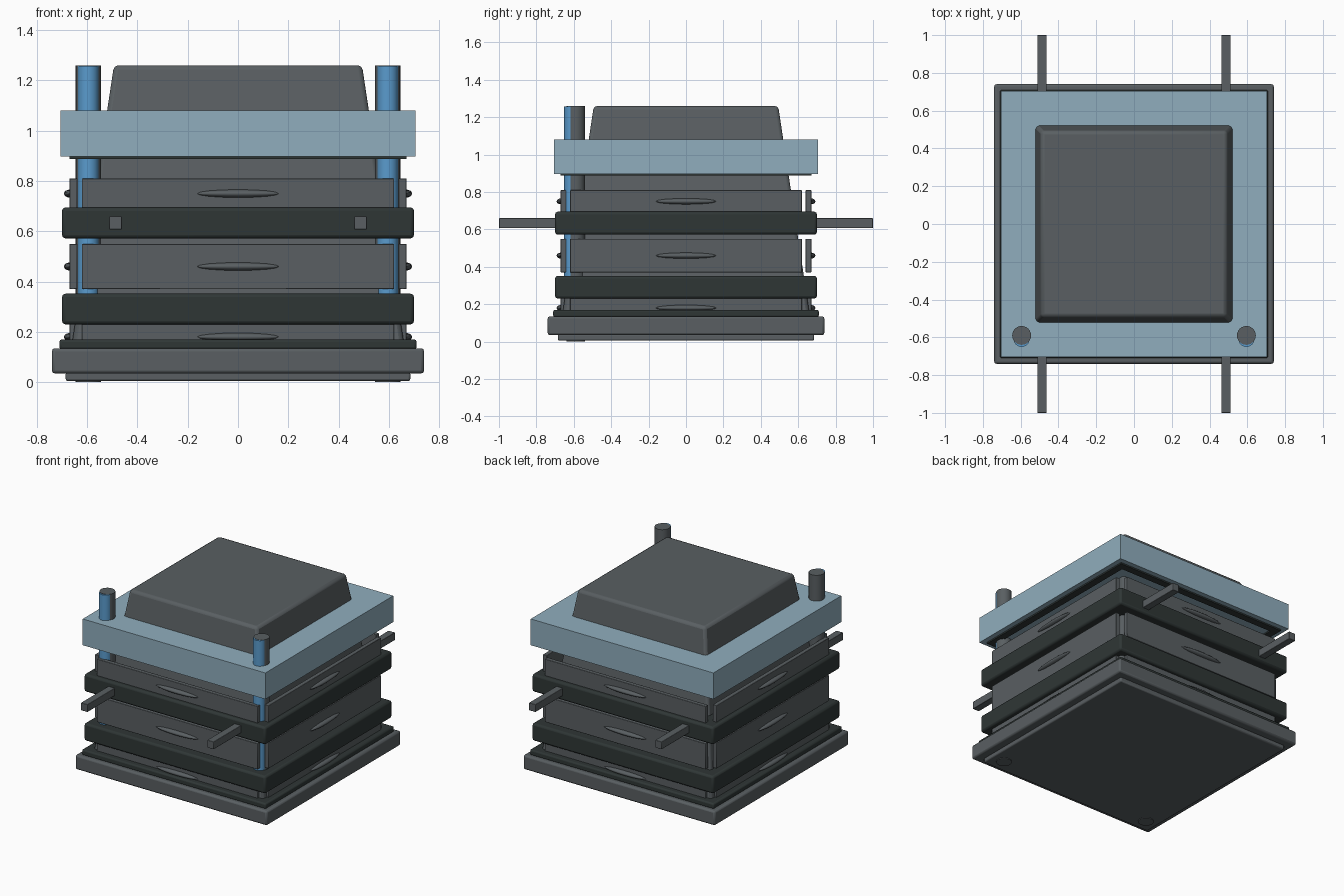
import bpy, bmesh, math

if "Cube" in bpy.data.objects:
    bpy.data.objects.remove(bpy.data.objects["Cube"])


def mat(name, rgb):
    m = bpy.data.materials.new(name)
    m.diffuse_color = (*rgb, 1)
    m.use_nodes = True
    m.node_tree.nodes["Principled BSDF"].inputs["Base Color"].default_value = m.diffuse_color
    return m


GREY = mat("slate grey", (0.10, 0.114, 0.122))
DARK = mat("dark band", (0.028, 0.037, 0.036))
PALE = mat("pale blue", (0.279, 0.423, 0.509))
BLUE = mat("bright blue", (0.102, 0.328, 0.611))


def finish(ob, name, m, bevel=0):
    ob.name = name
    ob.data.materials.append(m)
    if bevel:
        b = ob.modifiers.new("bevel", 'BEVEL')
        b.width, b.segments = bevel, 2
    bpy.ops.object.select_all(action='DESELECT')
    ob.select_set(True)
    bpy.context.view_layer.objects.active = ob
    bpy.ops.object.shade_smooth_by_angle(angle=math.radians(30))
    return ob


def box(name, m, x0, x1, y0, y1, z0, z1, bevel=0):
    bpy.ops.mesh.primitive_cube_add(size=1)
    ob = bpy.context.object
    for v in ob.data.vertices:
        v.co = (x1 if v.co.x > 0 else x0, y1 if v.co.y > 0 else y0, z1 if v.co.z > 0 else z0)
    return finish(ob, name, m, bevel)


def slab(name, m, half, z0, z1, bevel=0, top=None):
    ob = box(name, m, -half, half, -half, half, z0, z1, bevel)
    if top:
        for v in ob.data.vertices:
            if v.co.z > (z0 + z1) / 2:
                v.co.x *= top / half
                v.co.y *= top / half
    return ob


def rod(name, m, r, x, y, z0, z1):
    bpy.ops.mesh.primitive_cylinder_add(vertices=24, radius=r, depth=z1 - z0,
                                        location=(x, y, (z0 + z1) / 2))
    return finish(bpy.context.object, name, m)


# Stacked square layers
slab("foot", GREY, 0.685, 0.005, 0.04, 0.008)
slab("base_plate", GREY, 0.74, 0.035, 0.135, 0.012)
slab("base_gasket", DARK, 0.71, 0.13, 0.17, 0.01)
slab("lower_band", DARK, 0.70, 0.23, 0.352, 0.014)
slab("upper_band", DARK, 0.70, 0.572, 0.695, 0.014)
slab("top_slab", PALE, 0.705, 0.897, 1.08)

# Tapered core that rises through the top slab
slab("core", GREY, 0.668, 0.10, 1.26, 0.018, top=0.493)

# Thin dark seal under the top slab
for s in (-1, 1):
    a, b = sorted((s * 0.62, s * 0.67))
    box("seal_side", DARK, a, b, -0.67, 0.67, 0.887, 0.898)
    box("seal_end", DARK, -0.62, 0.62, a, b, 0.887, 0.898)

# Side panels with lens-shaped bosses, repeated on four sides
for i in range(4):
    ang = i * math.pi / 2
    for z0, z1, zc in ((0.10, 0.25, 0.18), (0.37, 0.55, 0.46), (0.65, 0.81, 0.75)):
        p = box("side_panel", GREY, -0.62, 0.62, -0.67, -0.64, z0, z1, 0.003)
        p.rotation_euler.z = ang
        bpy.ops.mesh.primitive_uv_sphere_add(segments=24, ring_count=8, radius=1)
        e = bpy.context.object
        e.scale = (0.165, 0.025, 0.016)
        e.location = (0.667 * math.sin(ang), -0.667 * math.cos(ang), zc)
        e.rotation_euler.z = ang
        finish(e, "panel_boss", GREY)

# Front posts with blue front strips, and bars that run front to back
for s in (-1, 1):
    rod("front_post", GREY, 0.05, s * 0.595, -0.59, 0.0, 1.26)
    rod("post_strip", BLUE, 0.042, s * 0.595, -0.609, 0.05, 1.258)
    box("cross_bar", GREY, s * 0.487 - 0.025, s * 0.487 + 0.025, -1, 1, 0.607, 0.66, 0.003)
